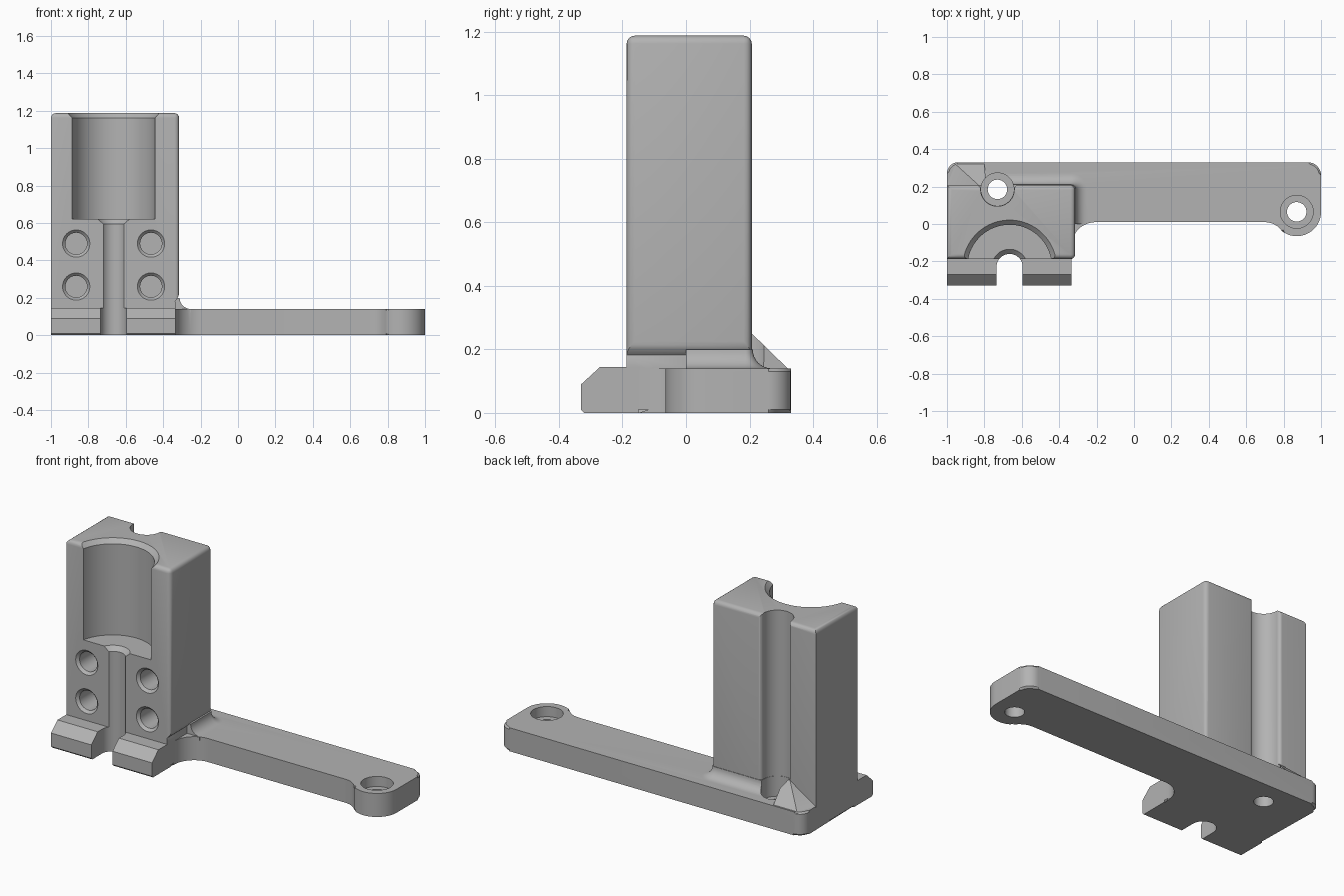
import bpy, bmesh, math
from mathutils import Vector

if "Cube" in bpy.data.objects:
    bpy.data.objects.remove(bpy.data.objects["Cube"])

grey = bpy.data.materials.new("plain grey")
grey.diffuse_color = (0.45, 0.45, 0.45, 1)
grey.use_nodes = True
grey.node_tree.nodes["Principled BSDF"].inputs["Base Color"].default_value = grey.diffuse_color


def arc(cx, cy, r, a0, a1, n=12):
    return [(cx + r * math.cos(math.radians(a0 + (a1 - a0) * i / n)),
             cy + r * math.sin(math.radians(a0 + (a1 - a0) * i / n))) for i in range(n + 1)]


def finish(name, bm):
    bmesh.ops.recalc_face_normals(bm, faces=bm.faces[:])
    me = bpy.data.meshes.new(name)
    bm.to_mesh(me)
    bm.free()
    ob = bpy.data.objects.new(name, me)
    bpy.context.collection.objects.link(ob)
    me.materials.append(grey)
    return ob


def loft(name, loops, bevel_rule=None, offset=0.01, segments=1):
    """Skin closed loops of 3D points, cap both ends, bevel edges picked by a rule."""
    bm = bmesh.new()
    rows = [[bm.verts.new(p) for p in loop] for loop in loops]
    n = len(rows[0])
    for a, b in zip(rows, rows[1:]):
        for i in range(n):
            j = (i + 1) % n
            bm.faces.new((a[i], a[j], b[j], b[i]))
    bm.faces.new(rows[0])
    bm.faces.new(rows[-1])
    if bevel_rule:
        edges = [e for e in bm.edges if bevel_rule(e.verts[0].co, e.verts[1].co)]
        bmesh.ops.bevel(bm, geom=edges, offset=offset, segments=segments,
                        profile=0.5, affect='EDGES')
    return finish(name, bm)


def prism(name, pts, lo, hi, axis='z', **kw):
    place = {'z': lambda a, b, c: (a, b, c), 'x': lambda a, b, c: (c, a, b),
             'y': lambda a, b, c: (a, c, b)}[axis]
    return loft(name, [[place(a, b, c) for a, b in pts] for c in (lo, hi)], **kw)


def turned(name, cx, cy, profile, n=48):
    """Upright turned solid from (radius, z) pairs."""
    return loft(name, [[(x, y, z) for x, y in arc(cx, cy, r, 0, 360, n)[:-1]]
                       for r, z in profile])


def combine(ob, other, op):
    mod = ob.modifiers.new(op, 'BOOLEAN')
    mod.operation, mod.object, mod.solver = op, other, 'EXACT'
    with bpy.context.temp_override(object=ob, active_object=ob):
        bpy.ops.object.modifier_apply(modifier=mod.name)
    bpy.data.objects.remove(other, do_unlink=True)


# Base plate with long arm and rounded ear
outline = ([(-1, -.187), (-.335, -.187)] + arc(-.205, -.12, .13, 180, 90)
           + arc(.70, -.10, .11, 90, 35, 6) + arc(.87, .065, .13, 233, 360, 18)
           + arc(.93, .26, .07, 0, 90, 8) + arc(-.94, .27, .06, 90, 180, 8))
bracket = prism("bracket", outline, 0, .14, offset=.01,
                bevel_rule=lambda a, b: abs(a.z - b.z) < 1e-4)

# Tower, with a small overhang on its right side
X0, X1, TOP, FRONT, BACK = -1, -.315, 1.187, -.187, .207
tower = prism("tower", [(X0, .02), (-.335, .02), (-.335, .18), (X1, .2), (X1, TOP), (X0, TOP)],
              FRONT, BACK, 'y', offset=.025, segments=4,
              bevel_rule=lambda a, b: min(a.z, b.z) > TOP - .01 or
              (abs(a.x - X1) + abs(b.x - X1) < 1e-3))

# Rear screwdriver channel with rounded lips
HX, HY = -.73, .185
channel = ([(HX - .11, .3)] + arc(HX - .11, .187, .02, 90, 0, 6)
           + arc(HX, HY, .09, 180, 360, 24)
           + arc(HX + .11, .187, .02, 180, 90, 6) + [(HX + .11, .3)])
combine(tower, prism("channel_cutter", channel, .15, 1.4), 'DIFFERENCE')
combine(bracket, tower, 'UNION')

# Front foot with sloped edge
foot = prism("foot", [(-.32, 0), (-.33, .01), (-.33, .09), (-.27, .145), (-.15, .145), (-.15, 0)],
             -1, -.335, 'x')
combine(bracket, foot, 'UNION')

# Concave fillet around the tower's back and right side
R = .06
rings = []
for k in range(9):
    t = math.pi / 2 * k / 8
    o, z = .003 + R * (1 - math.sin(t)), .14 + R * (1 - math.cos(t))
    corner = arc(X1 - .02, BACK - .02, .02 + o, 0, 90, 8)
    rings.append([(x, y, z) for x, y in
                  [(-.8, 0), (X1 + o, 0)] + corner + [(-.8, BACK + o)]])
rings.insert(0, [(x, y, .12) for x, y, z in rings[0]])
combine(bracket, loft("fillet", rings), 'UNION')

# Peaked gusset beside the rear hole
bm = bmesh.new()
for p in [(-.83, BACK, .25), (-.83, .15, .25), (-1, BACK, .14), (-.96, .325, .135),
          (-.8, .325, .135), (-.79, BACK, .25), (-.79, .15, .12), (-.98, .15, .12),
          (-.96, .32, .11), (-.8, .32, .11)]:
    bm.verts.new(p)
hull = bmesh.ops.convex_hull(bm, input=bm.verts[:])
bmesh.ops.delete(bm, geom=list({v for v in hull["geom_interior"]
                                if isinstance(v, bmesh.types.BMVert)}), context='VERTS')
combine(bracket, finish("gusset", bm), 'UNION')

# Counterbored mounting holes
for x, y, top in ((HX, HY, 1.4), (.87, .065, .3)):
    combine(bracket, turned("mount_hole", x, y, [(.052, -.1), (.052, .08), (.088, .08), (.088, top)]),
            'DIFFERENCE')

# Large stepped bore with chamfered mouth and funnel, open to the front
CX, CY = -.665, -.23
bore = [(.07, -.1), (.07, .595), (.095, .62), (.226, .62), (.226, TOP - .025), (.276, TOP + .025)]
combine(bracket, turned("bore", CX, CY, bore, 96), 'DIFFERENCE')
combine(bracket, prism("slot", [(CX - .07, -.5), (CX + .07, -.5), (CX + .07, CY), (CX - .07, CY)],
                       -.1, .3), 'DIFFERENCE')

# Four countersunk screw holes in the front face
for x in (-.865, -.465):
    for z in (.26, .49):
        steps = ((.088, FRONT - .015), (.058, FRONT + .015), (.058, .1))
        hole = loft("screw_hole", [[(a, y, b) for a, b in arc(x, z, r, 0, 360, 40)[:-1]]
                                   for r, y in steps])
        combine(bracket, hole, 'DIFFERENCE')

bpy.context.view_layer.objects.active = bracket
bracket.select_set(True)
bpy.ops.object.shade_smooth_by_angle(angle=math.radians(30))
